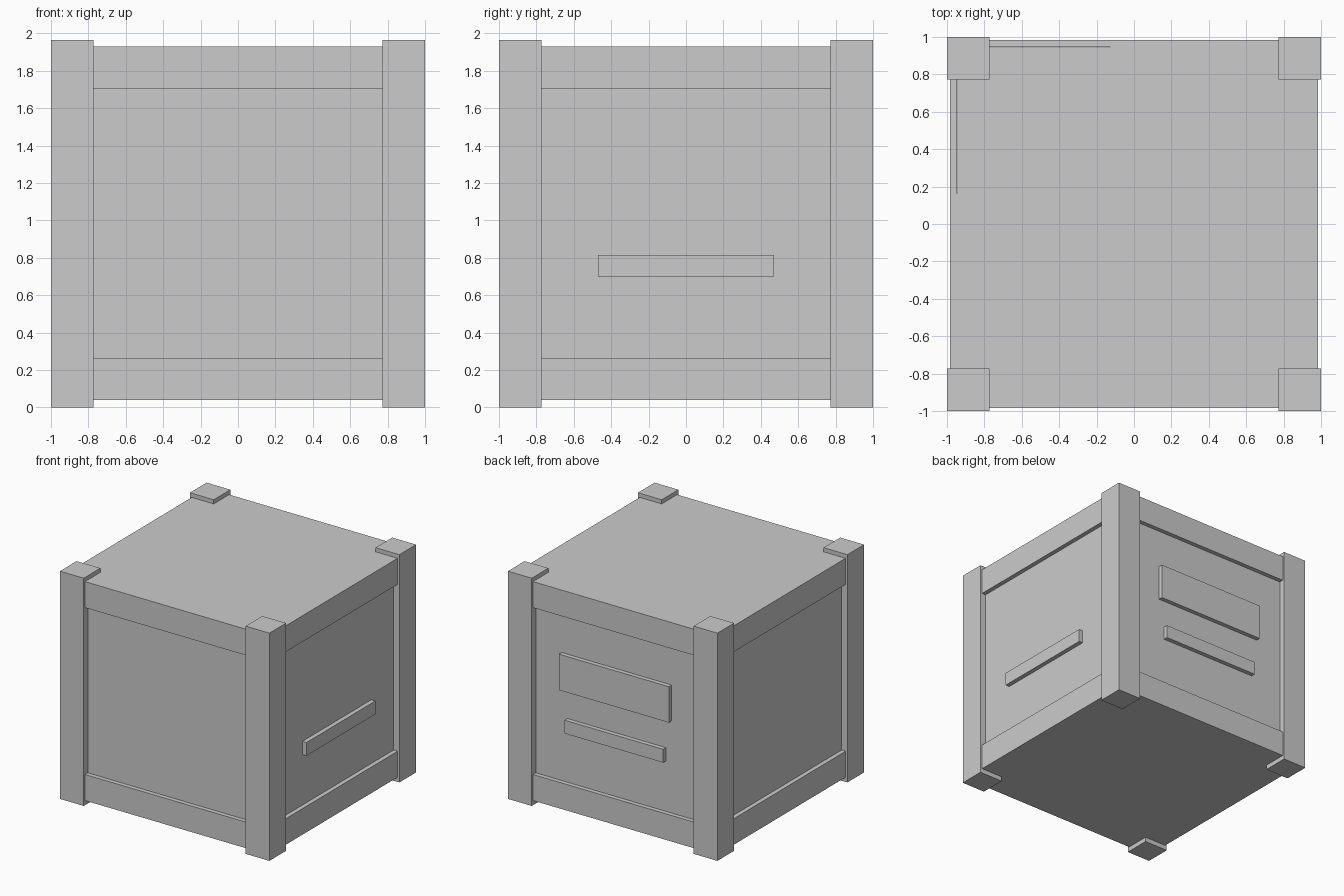
import bpy
from math import pi
from mathutils import Matrix

if "Cube" in bpy.data.objects:
    bpy.data.objects.remove(bpy.data.objects["Cube"])

POST_IN, RAIL_OUT, PANEL = 0.773, 0.983, 0.945
BOTTOM, TOP, HEIGHT, RAIL_H = 0.04, 1.93, 1.966, 0.225


def box(name, lo, hi, turn=0.0):
    """Box between two corners, turned about the vertical centre axis."""
    bpy.ops.mesh.primitive_cube_add(size=1)
    ob = bpy.context.object
    ob.name = name
    size = [b - a for a, b in zip(lo, hi)]
    mid = [(a + b) / 2 for a, b in zip(lo, hi)]
    ob.data.transform(Matrix.Rotation(turn, 4, 'Z')
                      @ Matrix.Translation(mid)
                      @ Matrix.Diagonal((*size, 1)))
    return ob


# Crate body with recessed side panels
box("crate_body", (-PANEL, -PANEL, BOTTOM), (PANEL, PANEL, TOP))

# Corner posts and the upper and lower rails of each side
for i, side in enumerate(("front", "right", "back", "left")):
    turn = i * pi / 2
    box(side + "_corner_post", (POST_IN, -1, 0), (1, -POST_IN, HEIGHT), turn)
    for level, z in (("lower", BOTTOM), ("upper", TOP - RAIL_H)):
        box(f"{side}_{level}_rail", (-POST_IN, -RAIL_OUT, z),
            (POST_IN, -PANEL, z + RAIL_H), turn)

# Raised grip bars on the right and back, label plate on the back
for name, w, z0, z1, turn in (("right_grip_bar", 0.47, 0.70, 0.815, pi / 2),
                              ("back_grip_bar", 0.47, 0.70, 0.815, pi),
                              ("back_label_plate", 0.525, 1.06, 1.37, pi)):
    box(name, (-w, -RAIL_OUT, z0), (w, -PANEL, z1), turn)
